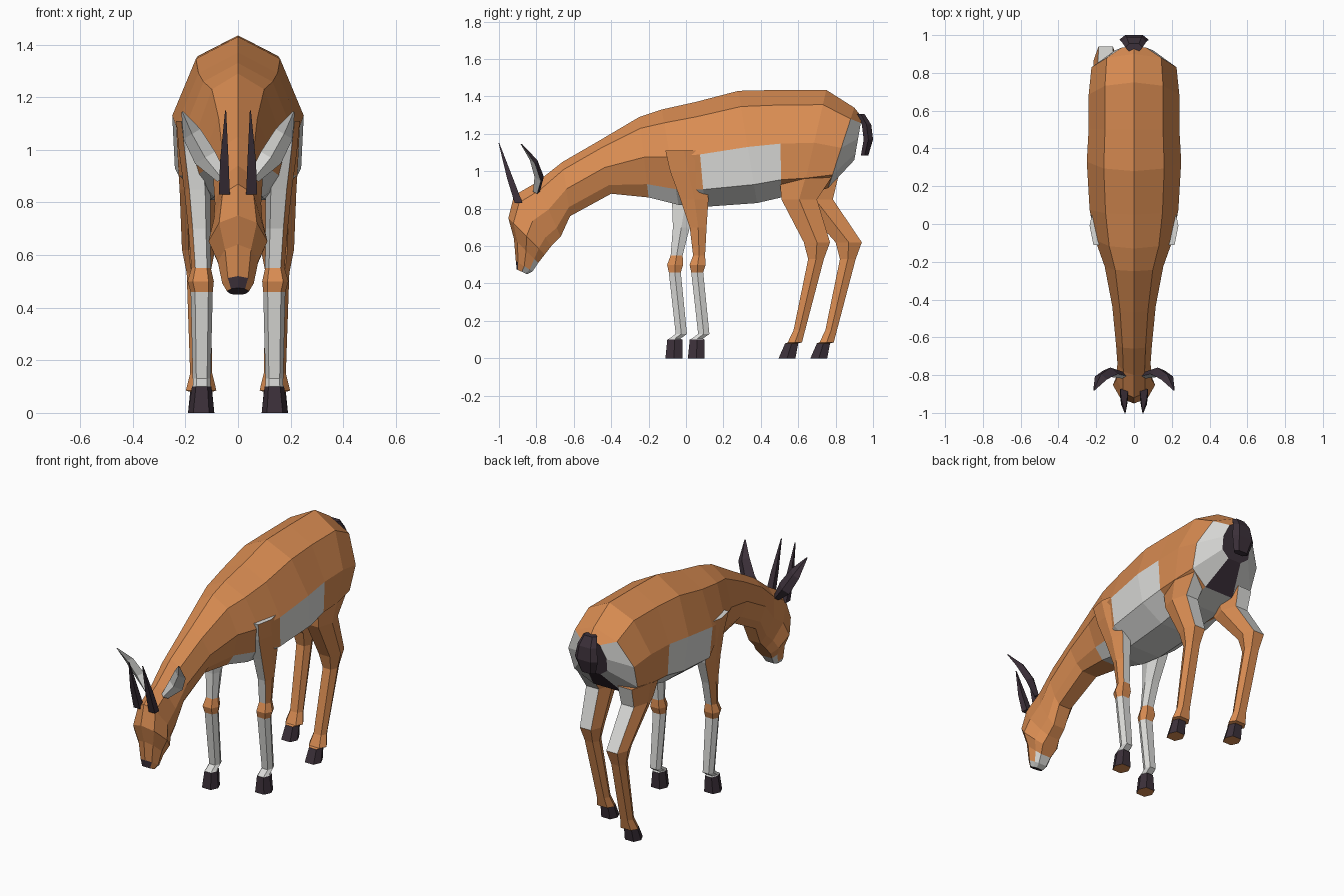
import bpy, bmesh
from mathutils import Vector

if "Cube" in bpy.data.objects:
    bpy.data.objects.remove(bpy.data.objects["Cube"])


def material(name, rgb):
    m = bpy.data.materials.new(name)
    m.diffuse_color = (*rgb, 1)
    m.use_nodes = True
    m.node_tree.nodes["Principled BSDF"].inputs["Base Color"].default_value = m.diffuse_color
    return m


MATS = [material("tan_coat", (0.70, 0.265, 0.085)),
        material("white_fur", (0.70, 0.70, 0.68)),
        material("dark_horn", (0.045, 0.03, 0.042))]
TAN, WHITE, DARK = range(3)


def loft(name, rings, paint):
    """Skin a list of rings; paint(segment, band, centre, normal) picks the colour."""
    bm = bmesh.new()
    vs = [[bm.verts.new(p) for p in r] for r in rings]
    n = len(vs[0])
    tags = []
    for s in range(len(vs) - 1):
        for j in range(n):
            k = (j + 1) % n
            bm.faces.new((vs[s][j], vs[s][k], vs[s + 1][k], vs[s + 1][j]))
            tags.append((s, j))
    bm.faces.new(vs[0])
    bm.faces.new(vs[-1])
    tags += [(-1, 0), (len(vs) - 1, 0)]
    bmesh.ops.recalc_face_normals(bm, faces=bm.faces)
    bm.faces.ensure_lookup_table()
    for f, (s, j) in zip(bm.faces, tags):
        f.material_index = paint(s, j, f.calc_center_median(), f.normal)
    me = bpy.data.meshes.new(name)
    bm.to_mesh(me)
    bm.free()
    for m in MATS:
        me.materials.append(m)
    ob = bpy.data.objects.new(name, me)
    bpy.context.collection.objects.link(ob)
    return ob


# Body, neck and head: top y, top z, bottom y, bottom z, half width
SECTIONS = [
    (0.94, 1.29, 0.90, 1.06, .10), (0.90, 1.34, 0.76, 0.91, .225),
    (0.75, 1.435, 0.62, 0.87, .24), (0.50, 1.435, 0.51, 0.86, .24),
    (0.28, 1.43, 0.38, 0.83, .25), (0.05, 1.37, 0.10, 0.81, .235),
    (-0.13, 1.33, -0.04, 0.82, .205), (-0.25, 1.29, -0.20, 0.86, .155),
    (-0.47, 1.16, -0.40, 0.88, .115), (-0.66, 1.05, -0.62, 0.76, .095),
    (-0.80, 0.94, -0.67, 0.65, .088), (-0.92, 0.87, -0.72, 0.60, .092),
    (-0.95, 0.75, -0.755, 0.555, .112), (-0.92, 0.64, -0.79, 0.51, .077),
    (-0.91, 0.52, -0.82, 0.465, .06), (-0.905, 0.475, -0.85, 0.45, .042)]


def body_ring(ty, tz, by, bz, w):
    low = .96 if by > 0.05 else .75
    half = [(0, 1), (.64, .72), (1, 0), (low, -.67), (.45, -1)]
    prof = half + [(-a, t) for a, t in half[:0:-1]]
    cy, cz, dy, dz = (ty + by) / 2, (tz + bz) / 2, (ty - by) / 2, (tz - bz) / 2
    return [Vector((a * w, cy + dy * t, cz + dz * t)) for a, t in prof]


def body_paint(s, j, c, n):
    b = min(j, 8 - j)                  # 0 is the back, 4 the underside
    last = len(SECTIONS) - 1
    if s in (-1, last):
        return DARK                    # rump patch and nose
    if s == last - 1:
        return DARK if b == 0 else WHITE if b >= 2 else TAN
    if s == 0:
        return (TAN, WHITE, WHITE, WHITE, DARK)[b]
    first_white = {1: 4, 2: 4, 3: 2, 4: 2, 5: 3, 6: 3, last - 2: 3}
    return WHITE if b >= first_white.get(s, 9) else TAN


loft("body", [body_ring(*s) for s in SECTIONS], body_paint)


# Legs: z, y centre, y half depth, x centre, x half width
FRONT = [(0, .055, .045, .14, .05), (.10, .06, .04, .138, .037),
         (.105, .06, .03, .138, .034), (.13, .095, .03, .138, .034),
         (.46, .06, .032, .138, .042), (.50, .062, .043, .142, .05),
         (.55, .07, .032, .14, .037), (.70, .065, .045, .147, .042),
         (.85, .045, .075, .155, .05), (1.0, .01, .095, .17, .055),
         (1.11, -.01, .10, .185, .05)]
HIND = [(0, .54, .045, .14, .05), (.08, .565, .035, .14, .042),
        (.085, .582, .038, .14, .058), (.15, .606, .031, .14, .042),
        (.53, .695, .042, .15, .045), (.62, .70, .07, .15, .063),
        (.85, .605, .095, .15, .072), (.97, .64, .14, .15, .08)]


def leg(name, spec, side, shift, top, painter):
    rings = []
    for z, y, ry, x, rx in spec:
        y += shift * max(0, min(1, (top - z) / .4))
        shape = [(1, 0), (.6, 1), (-.6, 1), (-1, 0), (-.6, -1), (.6, -1)]
        rings.append([Vector((side * (x + a * rx), y + b * ry, z)) for a, b in shape])

    def paint(s, j, c, n):
        if s < 0:
            return TAN
        if s == 0:
            return DARK                # hoof
        return painter(s, n.x * side, n.y)
    loft(name, rings, paint)


def front_paint(s, out, ny):
    if s < 4:
        return WHITE
    if s < 6:
        return TAN                     # knee
    return TAN if out > .3 else WHITE


def hind_paint(s, out, ny):
    return WHITE if s >= 5 and ny > .5 else TAN


for label, side in (("right", 1), ("left", -1)):
    back = side < 0
    leg("front_leg_" + label, FRONT, side, -.12 if back else 0, 1.0, front_paint)
    leg("hind_leg_" + label, HIND, side, .17 if back else 0, 1.05, hind_paint)

    # Horns: four-sided spikes
    horn = []
    for x, y, z, r in ((.052, -.895, .83, .021), (.052, -.94, .96, .016), (.047, -1.0, 1.15, .002)):
        horn.append([Vector((side * (x + a * r), y + b * r, z))
                     for a, b in ((1, 1), (-1, 1), (-1, -1), (1, -1))])
    loft("horn_" + label, horn, lambda s, j, c, n: DARK)

    # Ears: flattened leaves, pale in front and dark behind
    ear = []
    for x, y, z, w, t in ((.06, -.80, .89, .022, .018), (.125, -.785, .97, .045, .025),
                          (.175, -.815, 1.06, .038, .02), (.212, -.88, 1.145, .004, .004)):
        ear.append([Vector((side * (x + a * w * .85), y + b * t + a * w * .2, z - a * w * .5))
                    for a, b in ((1, 0), (0, 1), (-1, 0), (0, -1))])
    loft("ear_" + label, ear, lambda s, j, c, n: WHITE if n.y < 0 else DARK)

# Tail
tail = []
for y, z, w, d in ((.935, 1.305, .045, .02), (.965, 1.25, .065, .025),
                   (.975, 1.17, .078, .025), (.955, 1.085, .05, .02)):
    tail.append([Vector((a * w, y + b * d, z))
                 for a, b in ((1, 0), (.6, 1), (-.6, 1), (-1, 0), (-.6, -1), (.6, -1))])
loft("tail", tail, lambda s, j, c, n: DARK)
